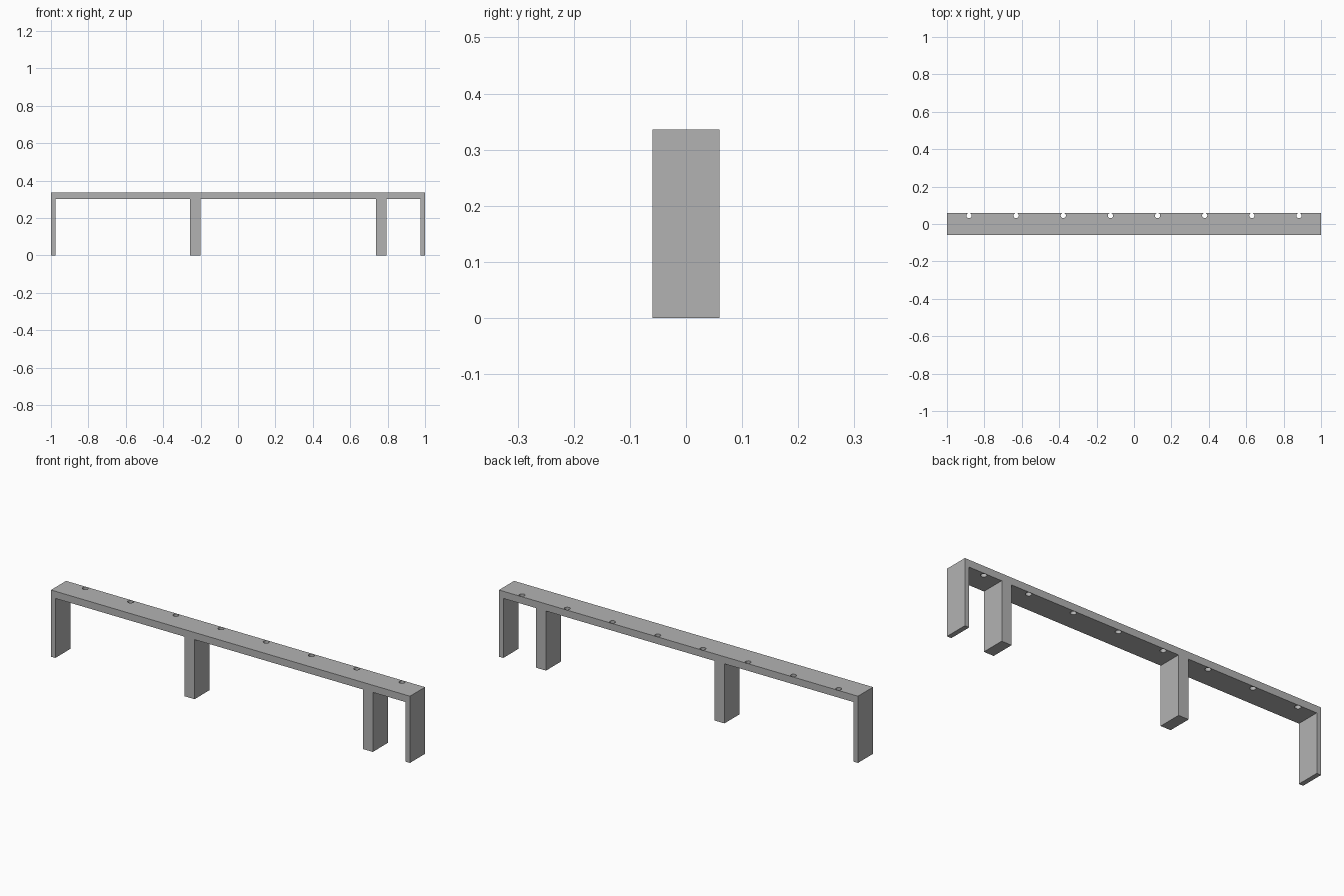
import bpy
import bmesh

if "Cube" in bpy.data.objects:
    bpy.data.objects.remove(bpy.data.objects["Cube"])

HALF_DEPTH = 0.06
TOP, UNDERSIDE = 0.336, 0.3
LEGS = [(-1, -0.976), (-0.256, -0.2), (0.738, 0.793), (0.976, 1)]

grey = bpy.data.materials.new("plain_grey")
grey.use_nodes = True
colour = (0.45, 0.45, 0.45, 1)
grey.diffuse_color = colour
grey.node_tree.nodes["Principled BSDF"].inputs["Base Color"].default_value = colour


def make_object(name, bm):
    bmesh.ops.recalc_face_normals(bm, faces=bm.faces)
    mesh = bpy.data.meshes.new(name)
    bm.to_mesh(mesh)
    bm.free()
    mesh.materials.append(grey)
    obj = bpy.data.objects.new(name, mesh)
    bpy.context.collection.objects.link(obj)
    return obj


# Bench frame: one front outline of beam and legs, extruded to the back
outline = [(1, TOP), (-1, TOP)]
for left, right in LEGS:
    outline += [(left, UNDERSIDE), (left, 0), (right, 0), (right, UNDERSIDE)]
# The outer legs continue straight into the beam ends
outline = [p for p in outline if not (abs(p[0]) == 1 and p[1] == UNDERSIDE)]

bm = bmesh.new()
front = bm.faces.new([bm.verts.new((x, -HALF_DEPTH, z)) for x, z in outline])
sweep = bmesh.ops.extrude_face_region(bm, geom=[front], use_keep_orig=True)
moved = [g for g in sweep["geom"] if isinstance(g, bmesh.types.BMVert)]
bmesh.ops.translate(bm, verts=moved, vec=(0, 2 * HALF_DEPTH, 0))
frame = make_object("beam_with_legs", bm)

# Row of round holes through the beam near its back edge
bm = bmesh.new()
for i in range(8):
    ring = bmesh.ops.create_cone(bm, cap_ends=True, segments=24, radius1=0.014,
                                 radius2=0.014, depth=0.1)
    bmesh.ops.translate(bm, verts=ring["verts"],
                        vec=((i - 3.5) * 0.252, 0.045, TOP - 0.02))
cutter = make_object("hole_cutter", bm)
cutter.hide_render = True
cutter.hide_set(True)
cutter.display_type = 'WIRE'

cut = frame.modifiers.new("holes", 'BOOLEAN')
cut.operation = 'DIFFERENCE'
cut.solver = 'EXACT'
cut.object = cutter

# Smooth hole walls, sharp frame edges
bpy.ops.object.select_all(action='DESELECT')
frame.select_set(True)
bpy.context.view_layer.objects.active = frame
bpy.ops.object.modifier_apply(modifier=cut.name)
bpy.data.objects.remove(cutter)
bpy.ops.object.shade_smooth_by_angle()
